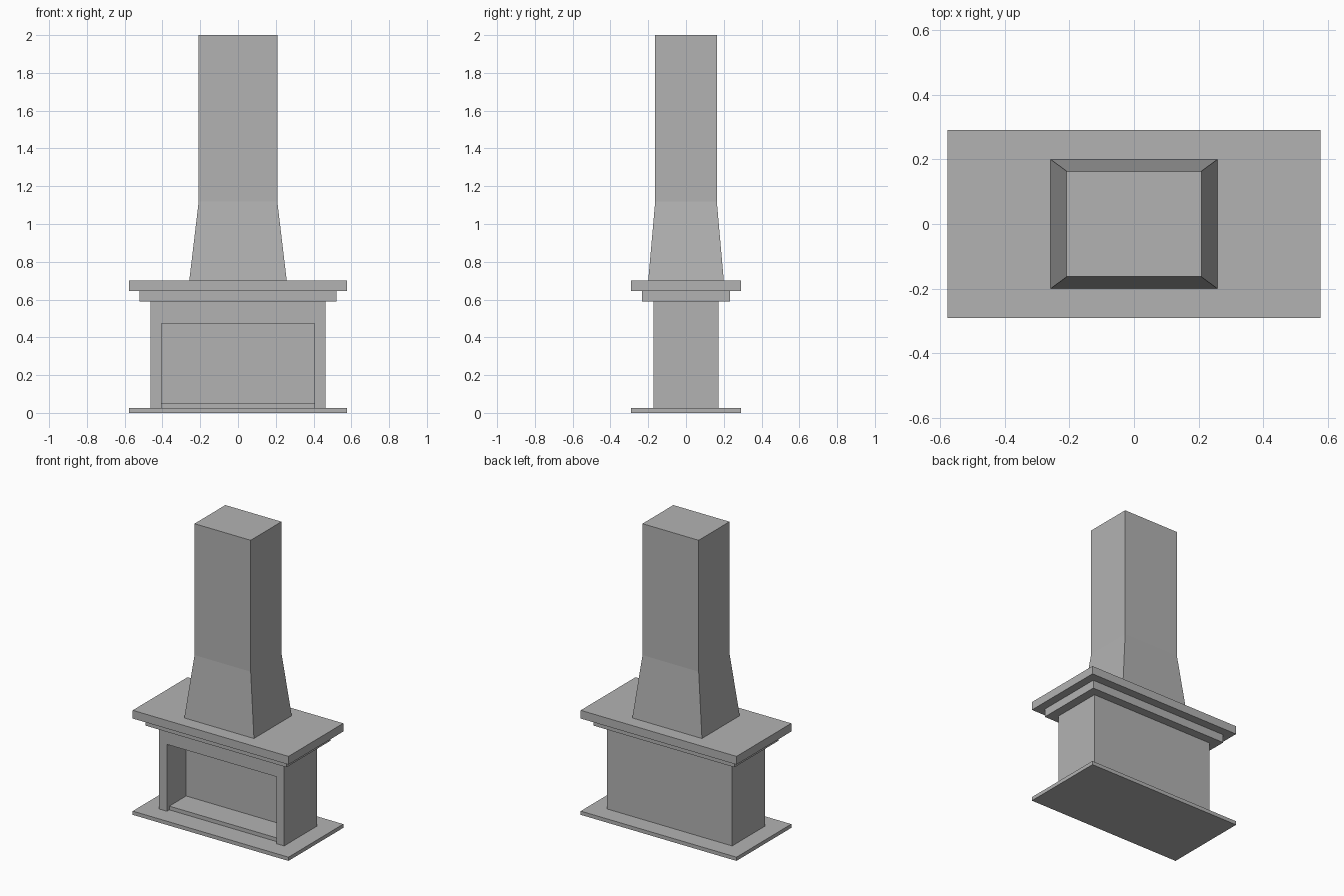
import bpy

cube = bpy.data.objects.get("Cube")
if cube:
    bpy.data.objects.remove(cube, do_unlink=True)

# One plain stone colour
stone = bpy.data.materials.new("grey stone")
stone.use_nodes = True
GREY = (0.45, 0.45, 0.45, 1)
stone.diffuse_color = GREY
stone.node_tree.nodes["Principled BSDF"].inputs["Base Color"].default_value = GREY


def loft(name, sections):
    """Closed solid through centred rectangles given as (half_x, half_y, z)."""
    verts = [(sx * hx, sy * hy, z) for hx, hy, z in sections
             for sx, sy in ((-1, -1), (1, -1), (1, 1), (-1, 1))]
    last = len(verts) - 4
    faces = [(3, 2, 1, 0), tuple(range(last, last + 4))]
    for base in range(0, last, 4):
        for i in range(4):
            j = (i + 1) % 4
            faces.append((base + i, base + j, base + j + 4, base + i + 4))
    mesh = bpy.data.meshes.new(name)
    mesh.from_pydata(verts, [], faces)
    mesh.materials.append(stone)
    obj = bpy.data.objects.new(name, mesh)
    bpy.context.collection.objects.link(obj)
    return obj


def slab(name, half_x, half_y, bottom, top, y=0):
    obj = loft(name, [(half_x, half_y, bottom), (half_x, half_y, top)])
    obj.location.y = y
    return obj


# Floor plate and stepped mantel
slab("floor_plate", 0.577, 0.29, 0, 0.025)
slab("lower_mantel", 0.522, 0.232, 0.59, 0.645)
slab("upper_mantel", 0.577, 0.29, 0.645, 0.7)

# Firebox body with the opening cut out of its front
FRONT, BACK = -0.173, 0.03
body = slab("firebox_body", 0.463, 0.173, 0.025, 0.59)
cutter = slab("opening_cutter", 0.405, 0.2, -0.1, 0.473, BACK - 0.2)
cutter.hide_render = True
cut = body.modifiers.new("opening", "BOOLEAN")
cut.operation = "DIFFERENCE"
cut.solver = "EXACT"
cut.object = cutter
bpy.context.view_layer.objects.active = body
bpy.ops.object.modifier_apply(modifier=cut.name)
bpy.data.objects.remove(cutter, do_unlink=True)

# Raised hearth, set slightly back from the opening
hearth_front = FRONT + 0.025
slab("hearth", 0.405, (BACK - hearth_front) / 2, 0.025, 0.05,
     (BACK + hearth_front) / 2)

# Chimney hood flaring into the straight flue
loft("chimney", [(0.258, 0.2, 0.7), (0.208, 0.163, 1.12), (0.208, 0.163, 2)])
